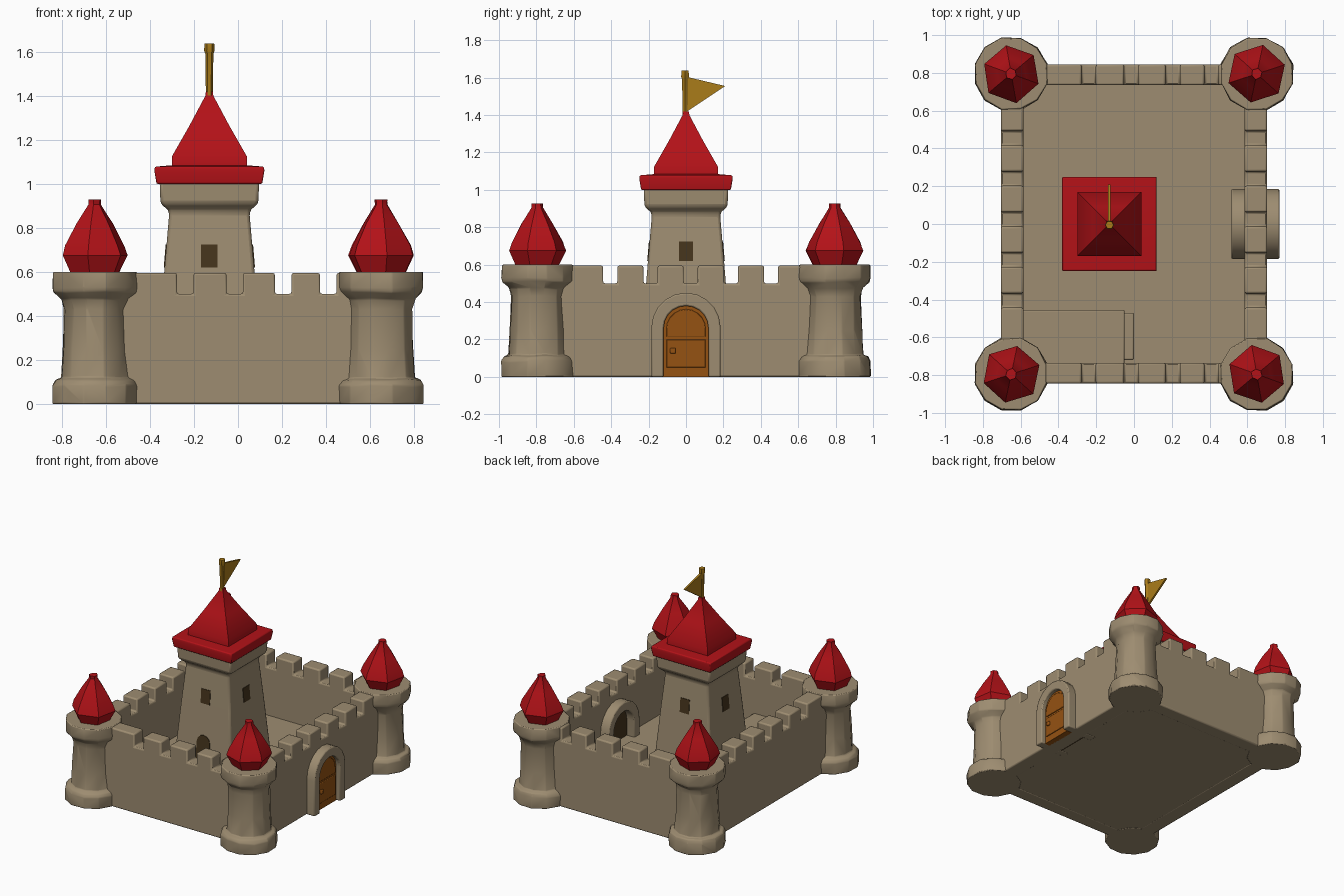
import bpy, bmesh, math, random
from mathutils import Vector

if "Cube" in bpy.data.objects:
    bpy.data.objects.remove(bpy.data.objects["Cube"])
random.seed(4)

def material(name, rgb):
    m = bpy.data.materials.new(name)
    m.diffuse_color = (*rgb, 1)
    m.use_nodes = True
    m.node_tree.nodes["Principled BSDF"].inputs["Base Color"].default_value = m.diffuse_color
    return m

STONE = material("sandstone", (0.34, 0.265, 0.165))
RED = material("roof red", (0.45, 0.006, 0.009))
WOOD = material("door wood", (0.30, 0.085, 0.006))
GOLD = material("flag gold", (0.40, 0.20, 0.01))
DARK = material("dark opening", (0.06, 0.035, 0.012))

def finish(name, bm, mat, bevel=0.0, smooth=35):
    bmesh.ops.recalc_face_normals(bm, faces=bm.faces)
    me = bpy.data.meshes.new(name)
    bm.to_mesh(me)
    bm.free()
    me.materials.append(mat)
    ob = bpy.data.objects.new(name, me)
    bpy.context.collection.objects.link(ob)
    bpy.ops.object.select_all(action='DESELECT')
    ob.select_set(True)
    bpy.context.view_layer.objects.active = ob
    if smooth:
        bpy.ops.object.shade_smooth_by_angle(angle=math.radians(smooth))
    if bevel:
        b = ob.modifiers.new("soft_edges", 'BEVEL')
        b.width, b.segments, b.limit_method = bevel, 2, 'ANGLE'
    return ob

def lathe(name, profile, n, centre, mat, rot=0.0, bevel=0.0, jitter=0.0, smooth=35):
    """Stack of n-sided rings (radius, z)."""
    bm = bmesh.new()
    rings = []
    for r, z in profile:
        ring = []
        for i in range(n):
            a = rot + 2 * math.pi * i / n
            rr = r + random.uniform(-jitter, jitter)
            dz = random.uniform(-jitter, jitter) if 0 < z < 0.55 else 0
            ring.append(bm.verts.new((centre[0] + rr * math.cos(a), centre[1] + rr * math.sin(a), z + dz)))
        rings.append(ring)
    for a, b in zip(rings, rings[1:]):
        for i in range(n):
            j = (i + 1) % n
            bm.faces.new((a[i], a[j], b[j], b[i]))
    bm.faces.new(rings[0])
    bm.faces.new(rings[-1])
    return finish(name, bm, mat, bevel, smooth)

def prism(name, pts, w0, w1, place, mat, bevel=0.0, smooth=35):
    """Outline in (u, v) pushed from w0 to w1, placed in space by a function."""
    bm = bmesh.new()
    a = [bm.verts.new(place(u, v, w0)) for u, v in pts]
    b = [bm.verts.new(place(u, v, w1)) for u, v in pts]
    bm.faces.new(a)
    bm.faces.new(b)
    for i in range(len(pts)):
        j = (i + 1) % len(pts)
        bm.faces.new((a[i], a[j], b[j], b[i]))
    return finish(name, bm, mat, bevel, smooth)

def box(name, x, y, z, mat, bevel=0.0):
    pts = [(x[0], y[0]), (x[1], y[0]), (x[1], y[1]), (x[0], y[1])]
    return prism(name, pts, z[0], z[1], lambda u, v, w: (u, v, w), mat, bevel)

def crenels(length, gaps, gap_w=0.075):
    """Wall outline with square notches cut in the top."""
    top = [(-length, 0.595)]
    for g in gaps:
        l, r = g - gap_w / 2, g + gap_w / 2
        top += [(l, 0.595), (l, 0.5), (r, 0.5), (r, 0.595)]
    return [(-length, 0)] + top + [(length, 0.595), (length, 0)]

def arch(half, top, n=10, base=0.0):
    spring = top - half
    arc = [(half * math.cos(math.pi * i / n), spring + half * math.sin(math.pi * i / n)) for i in range(n + 1)]
    return [(half, base)] + arc + [(-half, base)]

along_x = lambda u, v, w: (u, w, v)
along_y = lambda u, v, w: (w, u, v)

# Curtain walls
x_gaps = [-0.24, -0.015, 0.205, 0.41]
y_gaps = [-0.405 + 0.215 * i for i in range(5)]
for side, s in (("front", -1), ("back", 1)):
    prism(side + "_wall", crenels(0.6, x_gaps), 0.735 * s, 0.845 * s, along_x, STONE, 0.01)
for side, s in (("left", -1), ("right", 1)):
    prism(side + "_wall", crenels(0.76, y_gaps), 0.585 * s, 0.705 * s, along_y, STONE, 0.01)

# Courtyard floor, raised platform and its step
box("courtyard_floor", (-0.62, 0.62), (-0.78, 0.78), (0.002, 0.14), STONE)
box("platform", (-0.6, -0.05), (-0.75, -0.455), (0.1, 0.24), STONE, 0.008)
box("platform_step", (-0.06, 0.0), (-0.72, -0.47), (0.1, 0.19), STONE, 0.008)

# Corner towers with pointed roofs
for sx in (-1, 1):
    for sy in (-1, 1):
        c = (0.65 * sx, 0.795 * sy)
        tag = ("left" if sx < 0 else "right") + ("_front" if sy < 0 else "_back")
        lathe("tower" + tag, [(0.197, 0), (0.197, 0.085), (0.185, 0.108), (0.158, 0.118), (0.15, 0.25),
                              (0.143, 0.43), (0.155, 0.475), (0.192, 0.51), (0.197, 0.53), (0.195, 0.6)],
              12, c, STONE, rot=math.pi / 12, jitter=0.004, bevel=0.006, smooth=40)
        lathe("roof" + tag, [(0.118, 0.6), (0.155, 0.675), (0.14, 0.72), (0.085, 0.82), (0.03, 0.905), (0.03, 0.928)],
              6, c, RED, rot=math.radians(18 if sx * sy > 0 else 40), jitter=0.003)

# Keep
K = (-0.13, 0.0)
R2 = math.sqrt(2)
sq = lambda prof: [(h * R2, z) for h, z in prof]
Q = math.pi / 4
lathe("keep", sq([(0.245, 0.1), (0.205, 0.6), (0.182, 0.87), (0.192, 0.885), (0.222, 0.91), (0.226, 1.01)]),
      4, K, STONE, rot=Q, bevel=0.014)
lathe("keep_roof_slab", sq([(0.24, 1.0), (0.25, 1.06), (0.247, 1.078), (0.16, 1.085)]), 4, K, RED, rot=Q, bevel=0.006)
lathe("keep_roof", sq([(0.17, 1.075), (0.17, 1.125), (0.09, 1.265), (0.018, 1.40), (0.016, 1.42)]), 4, K, RED, rot=Q)

def keep_half(z):
    return 0.205 - (z - 0.6) * (0.023 / 0.27) if z > 0.6 else 0.245 - (z - 0.1) * 0.08

# Windows on all four keep sides and a door at the front, laid on the sloping walls
def on_keep(turn):
    def place(u, v, w):
        d = keep_half(v) + w
        c, s = math.cos(turn), math.sin(turn)
        return (K[0] + u * c + d * s, K[1] + u * s - d * c, v)
    return place

window = [(-0.038, 0.62), (0.038, 0.62), (0.038, 0.725), (-0.038, 0.725)]
for i, side in enumerate(("front", "right", "back", "left")):
    prism("keep_window_" + side, window, -0.004, 0.004, on_keep(i * math.pi / 2), DARK)
prism("keep_door", arch(0.055, 0.39, 6, 0.14), -0.004, 0.004, on_keep(0), DARK)

# Flag and pole
lathe("flag_pole", [(0.016, 1.40), (0.018, 1.59), (0.024, 1.605), (0.022, 1.637)], 6, (-0.13, -0.005), GOLD)
prism("flag", [(0, 1.605), (0.21, 1.555), (0, 1.415)], -0.138, -0.124, along_y, GOLD)

# Gate: stone arch on both faces of the right wall, wooden door outside
ring = arch(0.185, 0.45) + arch(0.12, 0.38)[::-1]
prism("gate_arch_outer", ring, 0.66, 0.77, along_y, STONE, 0.008)
prism("gate_arch_inner", ring, 0.515, 0.6, along_y, STONE, 0.008)
prism("gate_door", arch(0.124, 0.384), 0.69, 0.735, along_y, WOOD)
prism("gate_inner_opening", arch(0.122, 0.382), 0.578, 0.584, along_y, DARK)
box("door_batten_low", (0.73, 0.742), (-0.105, 0.105), (0.05, 0.2), WOOD, 0.004)
prism("door_batten_high", arch(0.105, 0.362, 10, 0.215), 0.73, 0.742, along_y, WOOD, 0.004)
box("door_handle", (0.74, 0.758), (-0.085, -0.055), (0.125, 0.155), WOOD, 0.006)
